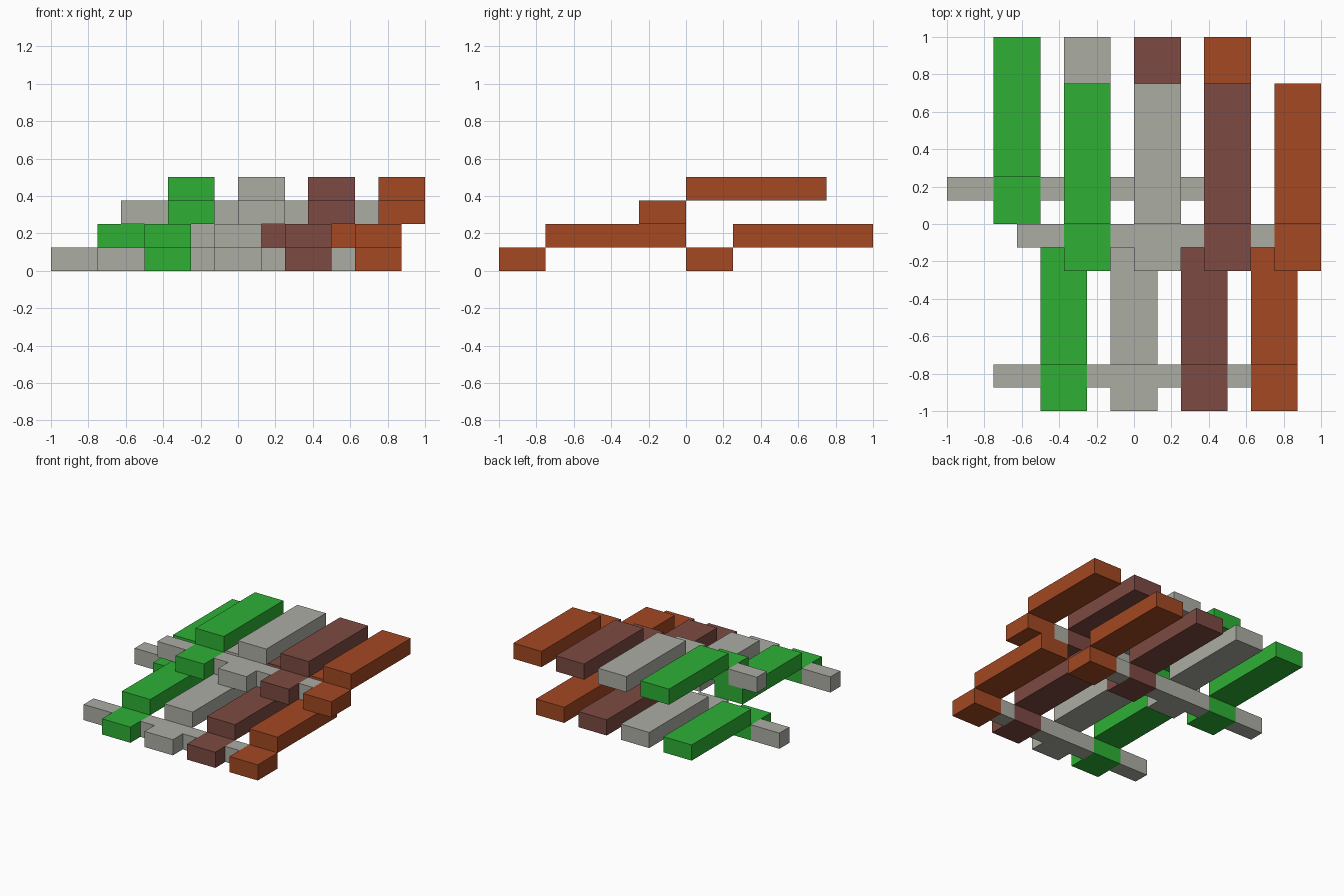
import bpy
import bmesh
from mathutils import Matrix, Vector

if "Cube" in bpy.data.objects:
    bpy.data.objects.remove(bpy.data.objects["Cube"])

U = 0.125  # module: every size is a multiple of this


def srgb(h):
    c = [int(h[i:i + 2], 16) / 255 for i in (0, 2, 4)]
    return [v / 12.92 if v <= 0.04045 else ((v + 0.055) / 1.055) ** 2.4 for v in c] + [1]


def material(name, h):
    m = bpy.data.materials.new(name)
    m.diffuse_color = srgb(h)
    m.use_nodes = True
    m.node_tree.nodes["Principled BSDF"].inputs["Base Color"].default_value = m.diffuse_color
    return m


COLOURS = [material("green", "2EB035"), material("light grey", "ABADA3"),
           material("reddish brown", "7D4A42"), material("rust orange", "A34822")]
GREY = COLOURS[1]


def boxes(name, mat, bounds):
    """One object from boxes given as (x0, x1, y0, y1, z0, z1) in modules."""
    bm = bmesh.new()
    for x0, x1, y0, y1, z0, z1 in bounds:
        centre = Vector((x0 + x1, y0 + y1, z0 + z1)) * U / 2
        size = Vector((x1 - x0, y1 - y0, z1 - z0)) * U
        bmesh.ops.create_cube(bm, size=1, matrix=Matrix.Translation(centre) @ Matrix.Diagonal(size.to_4d()))
    me = bpy.data.meshes.new(name)
    bm.to_mesh(me)
    bm.free()
    me.materials.append(mat)
    bpy.context.collection.objects.link(bpy.data.objects.new(name, me))


# Three combs: name, first x, front y, base z
COMBS = [("front", -4, -8, 0), ("top", -3, -2, 2), ("back", -6, 0, 0)]

for name, x, y, z in COMBS:
    # Four stepped slats: a low foot in front, a long raised slat behind it
    for i, mat in enumerate(COLOURS):
        sx = x + 3 * i
        boxes(f"{name}_slat_{i + 1}", mat,
              [(sx, sx + 2, y, y + 2, z, z + 1),
               (sx, sx + 2, y + 2, y + 8, z + 1, z + 2)])
    # Crossbar: a handle on the left, then short links between the feet
    spans = [(x - 2, x)] + [(x + 3 * i + 2, x + 3 * i + 3) for i in range(3)]
    boxes(f"{name}_crossbar", GREY, [(a, b, y + 1, y + 2, z, z + 1) for a, b in spans])
